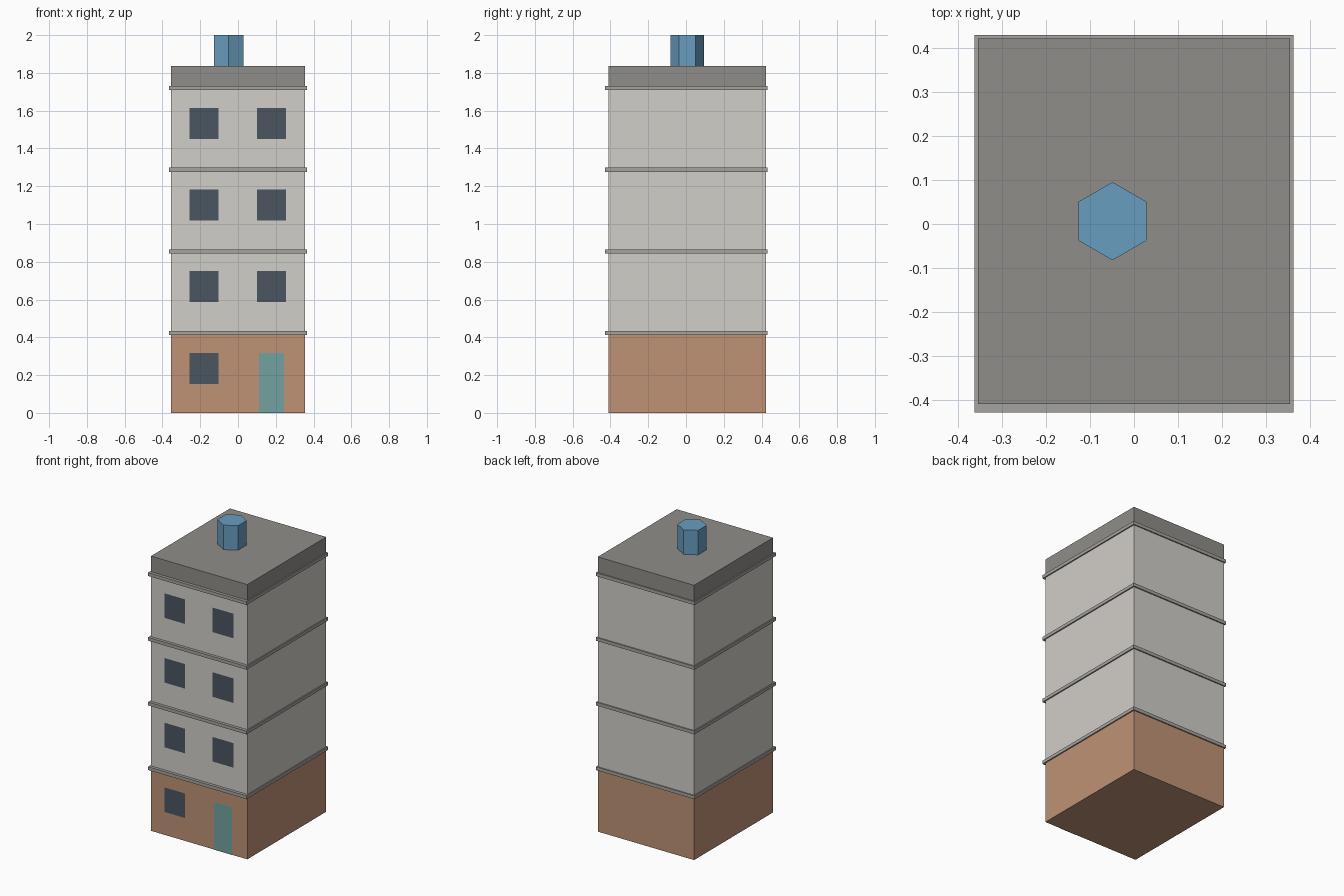
import bpy, bmesh
from mathutils import Matrix, Vector

if "Cube" in bpy.data.objects:
    bpy.data.objects.remove(bpy.data.objects["Cube"])


def material(name, rgb):
    m = bpy.data.materials.new(name)
    m.diffuse_color = (*rgb, 1)
    m.use_nodes = True
    m.node_tree.nodes["Principled BSDF"].inputs["Base Color"].default_value = m.diffuse_color
    return m


WALL = material("wall", (0.64, 0.62, 0.58))
BRICK = material("ground_wall", (0.52, 0.29, 0.18))
TRIM = material("trim", (0.38, 0.37, 0.35))
ROOF = material("roof_grey", (0.28, 0.27, 0.25))
GLASS = material("glass", (0.07, 0.09, 0.12))
DOOR = material("door_teal", (0.17, 0.36, 0.35))
BLUE = material("tank_blue", (0.14, 0.34, 0.53))


def finish(bm, name, mat):
    bmesh.ops.recalc_face_normals(bm, faces=bm.faces)
    me = bpy.data.meshes.new(name)
    bm.to_mesh(me)
    bm.free()
    me.materials.append(mat)
    ob = bpy.data.objects.new(name, me)
    bpy.context.collection.objects.link(ob)
    return ob


def box(name, x, y, z, mat):
    """Box from (min, max) ranges on each axis."""
    bm = bmesh.new()
    c = Vector([(a + b) / 2 for a, b in (x, y, z)])
    s = [b - a for a, b in (x, y, z)]
    bmesh.ops.create_cube(bm, size=1, matrix=Matrix.Translation(c) @ Matrix.Diagonal((*s, 1)))
    return finish(bm, name, mat)


def panel(name, x, z, mat):
    """Flat front-facing panel just proud of the front wall."""
    bm = bmesh.new()
    y = BODY_Y[0] - 0.002
    bm.faces.new([bm.verts.new((px, y, pz)) for px, pz in
                  ((x[0], z[0]), (x[1], z[0]), (x[1], z[1]), (x[0], z[1]))])
    me = bpy.data.meshes.new(name)
    bm.to_mesh(me)
    bm.free()
    me.materials.append(mat)
    bpy.context.collection.objects.link(bpy.data.objects.new(name, me))


BODY_X, BODY_Y = (-0.356, 0.356), (-0.41, 0.423)
LEDGE_X, LEDGE_Y = (-0.364, 0.364), (-0.43, 0.431)
STEP, LEDGE_H, GROUND_H = 0.4323, 0.022, 0.412

# Storeys, each capped by a ledge
for i in range(4):
    top = GROUND_H + i * STEP
    bottom = top - STEP + LEDGE_H if i else 0
    box(f"storey_{i}", BODY_X, BODY_Y, (bottom, top), WALL if i else BRICK)
    box(f"ledge_{i}", LEDGE_X, LEDGE_Y, (top, top + LEDGE_H), TRIM)

    # Windows; the ground floor has a door on the right
    for side in (-1, 1):
        cx = 0.1785 * side - 0.001
        if i == 0 and side == 1:
            panel("door", (cx - 0.067, cx + 0.067), (0, 0.318), DOOR)
        else:
            z = 0.154 + i * STEP
            panel(f"window_{i}_{'left' if side < 0 else 'right'}",
                  (cx - 0.076, cx + 0.076), (z, z + 0.164), GLASS)

# Roof slab
ROOF_TOP = 1.836
box("roof", BODY_X, BODY_Y, (GROUND_H + 3 * STEP + LEDGE_H, ROOF_TOP), ROOF)

# Hexagonal rooftop tank, corners along y
bm = bmesh.new()
bmesh.ops.create_cone(bm, cap_ends=True, segments=6, radius1=0.089, radius2=0.089,
                      depth=2 - ROOF_TOP,
                      matrix=Matrix.Translation((-0.049, 0.0065, (2 + ROOF_TOP) / 2)))
finish(bm, "roof_tank", BLUE)
